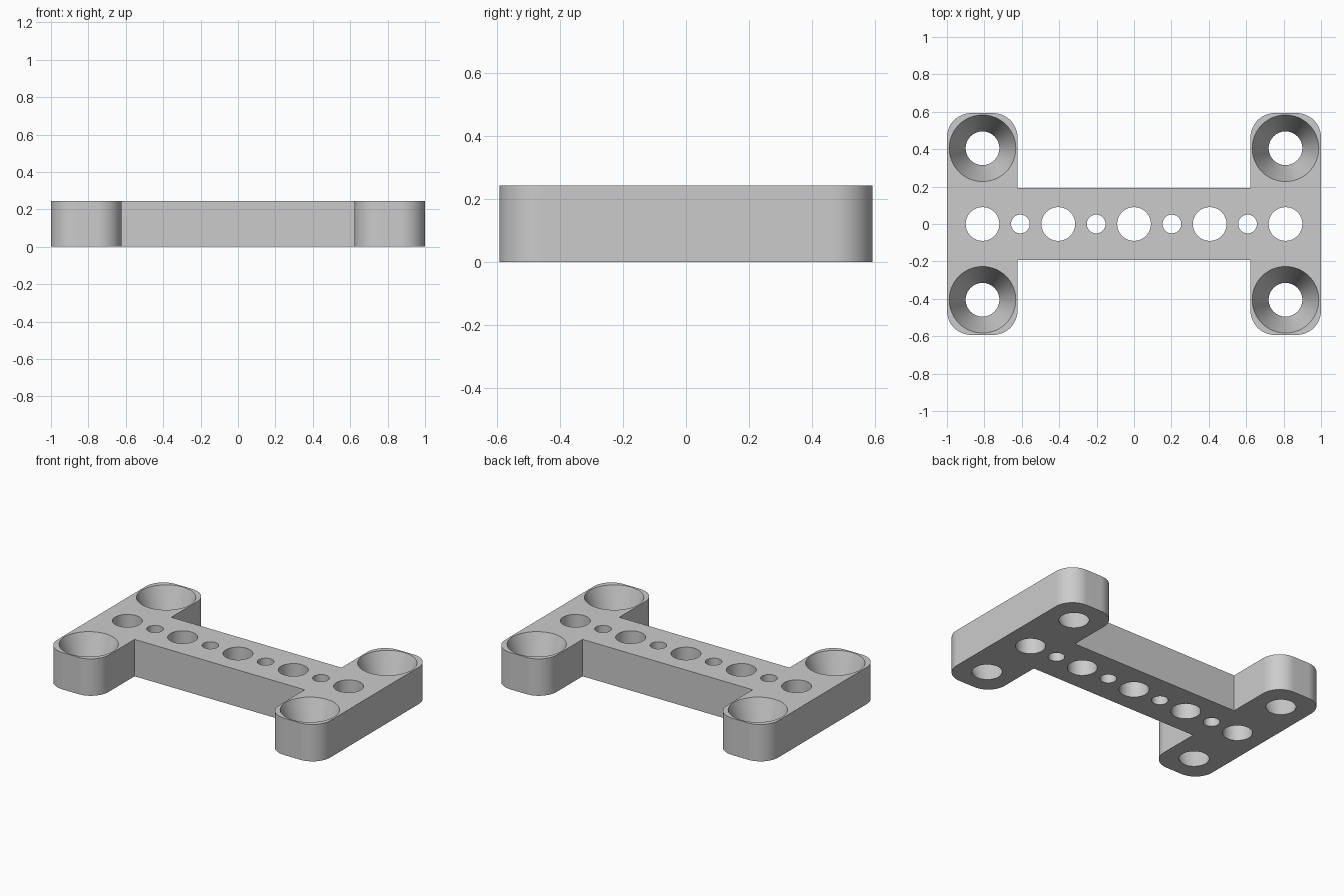
import bpy
import bmesh
import math
from mathutils import Matrix

if "Cube" in bpy.data.objects:
    bpy.data.objects.remove(bpy.data.objects["Cube"], do_unlink=True)

HEIGHT = 0.244
HALF_LENGTH, PAD_INNER = 1.0, 0.623
HALF_WIDTH, BAR_HALF = 0.593, 0.192
CORNER = 0.13
PITCH = 0.405
BORE, PILOT, SINK = 0.09, 0.05, 0.178

# One grey for the whole part
grey = bpy.data.materials.new("plain grey")
grey.use_nodes = True
colour = (0.6, 0.6, 0.6, 1)
grey.diffuse_color = colour
grey.node_tree.nodes["Principled BSDF"].inputs["Base Color"].default_value = colour


def make_object(name, bm):
    mesh = bpy.data.meshes.new(name)
    bm.to_mesh(mesh)
    bm.free()
    mesh.materials.append(grey)
    obj = bpy.data.objects.new(name, mesh)
    bpy.context.collection.objects.link(obj)
    return obj


def add_hole(bm, x, y, bottom, top):
    """Tapered or straight cutter, carried past both faces of the plate."""
    over = 0.02
    extra = (top - bottom) * over / HEIGHT
    bmesh.ops.create_cone(
        bm, cap_ends=True, segments=64, radius1=bottom - extra, radius2=top + extra,
        depth=HEIGHT + 2 * over, matrix=Matrix.Translation((x, y, HEIGHT / 2)))


# H-shaped plate: quarter outline turned into a full loop
quarter = [(PAD_INNER, BAR_HALF), (PAD_INNER, HALF_WIDTH), (HALF_LENGTH, HALF_WIDTH)]
right = [(x, -y) for x, y in reversed(quarter)] + quarter
outline = quarter + [(x, -y) for x, y in reversed(quarter)]
outline += [(-x, -y) for x, y in outline]

bm = bmesh.new()
face = bm.faces.new([bm.verts.new((x, y, 0)) for x, y in outline])
tips = [v for v in bm.verts if abs(v.co.y) > BAR_HALF + CORNER]
bmesh.ops.bevel(bm, geom=tips, offset=CORNER, segments=12, profile=0.5, affect='VERTICES')
raised = bmesh.ops.extrude_face_region(bm, geom=bm.faces[:])["geom"]
bmesh.ops.translate(bm, vec=(0, 0, HEIGHT),
                    verts=[g for g in raised if isinstance(g, bmesh.types.BMVert)])
bmesh.ops.recalc_face_normals(bm, faces=bm.faces)
plate = make_object("mounting_plate", bm)

# Row of large and small holes, plus a countersunk hole in each pad
bm = bmesh.new()
for i in range(-4, 5):
    radius = PILOT if i % 2 else BORE
    add_hole(bm, i * PITCH / 2, 0, radius, radius)
for sx in (-1, 1):
    for sy in (-1, 1):
        add_hole(bm, sx * 2 * PITCH, sy * PITCH, BORE, SINK)
cutter = make_object("hole_cutter", bm)
cutter.hide_render = True

# Cut the holes and drop the cutter
cut = plate.modifiers.new("holes", 'BOOLEAN')
cut.operation = 'DIFFERENCE'
cut.solver = 'EXACT'
cut.object = cutter
bpy.ops.object.select_all(action='DESELECT')
plate.select_set(True)
bpy.context.view_layer.objects.active = plate
bpy.ops.object.modifier_apply(modifier=cut.name)
bpy.data.objects.remove(cutter, do_unlink=True)

# Smooth curved walls, crisp rims, flat sides
bpy.ops.object.shade_smooth_by_angle(angle=math.radians(30))
weighted = plate.modifiers.new("weighted_normals", 'WEIGHTED_NORMAL')
weighted.keep_sharp = True
